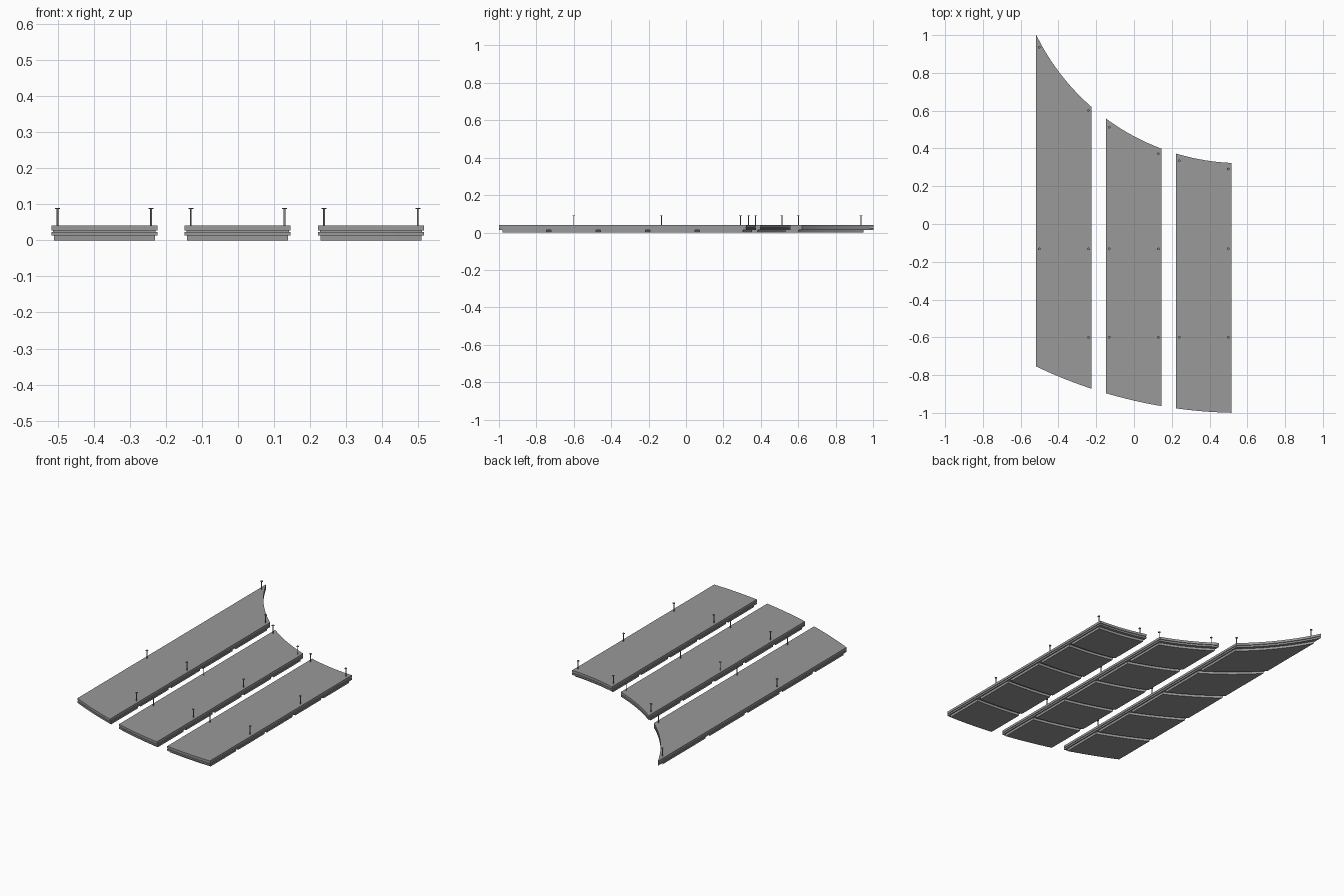
import bpy
import bmesh
from math import sqrt
from mathutils import Matrix, Vector

if "Cube" in bpy.data.objects:
    bpy.data.objects.remove(bpy.data.objects["Cube"], do_unlink=True)


def make_material(name, value):
    mat = bpy.data.materials.new(name)
    mat.use_nodes = True
    colour = (value, value, value, 1)
    mat.diffuse_color = colour
    mat.node_tree.nodes["Principled BSDF"].inputs["Base Color"].default_value = colour
    return mat


grey = make_material("panel grey", 0.32)
steel = make_material("hanger grey", 0.25)

# All curved ends and joints are arcs around one shared centre
CX, CY = 0.57, 1.532
R_BACK, R_FRONT = 1.21, 2.532
CELLS = 5
STEPS = 20


def finish(bm, name, mat):
    bmesh.ops.recalc_face_normals(bm, faces=bm.faces)
    mesh = bpy.data.meshes.new(name)
    bm.to_mesh(mesh)
    bm.free()
    mesh.materials.append(mat)
    obj = bpy.data.objects.new(name, mesh)
    bpy.context.collection.objects.link(obj)
    return obj


def arc_y(x, radius):
    return CY - sqrt(radius ** 2 - (x - CX) ** 2)


def add_arc_slab(bm, x0, x1, r_back, r_front, z0, z1):
    """Straight-sided slab whose front and back follow the arcs."""
    xs = [x0 + (x1 - x0) * i / STEPS for i in range(STEPS + 1)]
    outline = [(x, arc_y(x, r_front)) for x in xs]
    outline += [(x, arc_y(x, r_back)) for x in reversed(xs)]
    face = bm.faces.new([bm.verts.new((x, y, z0)) for x, y in outline])
    result = bmesh.ops.extrude_face_region(bm, geom=[face], use_keep_orig=True)
    top = [v for v in result["geom"] if isinstance(v, bmesh.types.BMVert)]
    bmesh.ops.translate(bm, verts=top, vec=(0, 0, z1 - z0))


def slab(name, x0, x1, inset, end_inset, z0, z1):
    bm = bmesh.new()
    add_arc_slab(bm, x0 + inset, x1 - inset, R_BACK + end_inset,
                 R_FRONT - end_inset, z0, z1)
    return finish(bm, name, grey)


def tiles(name, x0, x1):
    """Row of underside tiles separated by curved grooves."""
    bm = bmesh.new()
    pitch = (R_FRONT - R_BACK) / CELLS
    for i in range(CELLS):
        near = R_BACK + i * pitch + (0.018 if i == 0 else 0.012)
        far = R_BACK + (i + 1) * pitch - (0.018 if i == CELLS - 1 else 0.012)
        add_arc_slab(bm, x0 + 0.007, x1 - 0.007, near, far, 0, 0.014)
    return finish(bm, name, grey)


def hanger(name, x, y):
    """Thin rod with a flat round cap."""
    bm = bmesh.new()
    for radius, z0, z1 in ((0.0025, 0.038, 0.088), (0.007, 0.087, 0.09)):
        bmesh.ops.create_cone(
            bm, cap_ends=True, segments=12, radius1=radius, radius2=radius,
            depth=z1 - z0,
            matrix=Matrix.Translation(Vector((x, y, (z0 + z1) / 2))))
    return finish(bm, name, steel)


# Three panels, each a sandwich of two boards, a recessed core and tiles
HALF = 0.147
for side, cx in (("right", -0.371), ("middle", -0.001), ("left", 0.369)):
    x0, x1 = cx - HALF, cx + HALF
    slab(side + "_top_board", x0, x1, 0, 0, 0.027, 0.041)
    slab(side + "_core", x0, x1, 0.005, 0.005, 0.0235, 0.027)
    slab(side + "_lower_board", x0, x1, 0, 0, 0.014, 0.0235)
    tiles(side + "_underside_tiles", x0, x1)

    # Hangers: a back pair following the arc, plus the straight rows
    for edge, hx in (("outer", cx - 0.13), ("inner", cx + 0.13)):
        hanger(f"{side}_{edge}_back_hanger", hx, arc_y(hx, R_BACK) - 0.033)
        if (side, edge) != ("left", "outer"):
            hanger(f"{side}_{edge}_middle_hanger", hx, -0.132)
        if (side, edge) != ("right", "outer"):
            hanger(f"{side}_{edge}_front_hanger", hx, -0.6)
